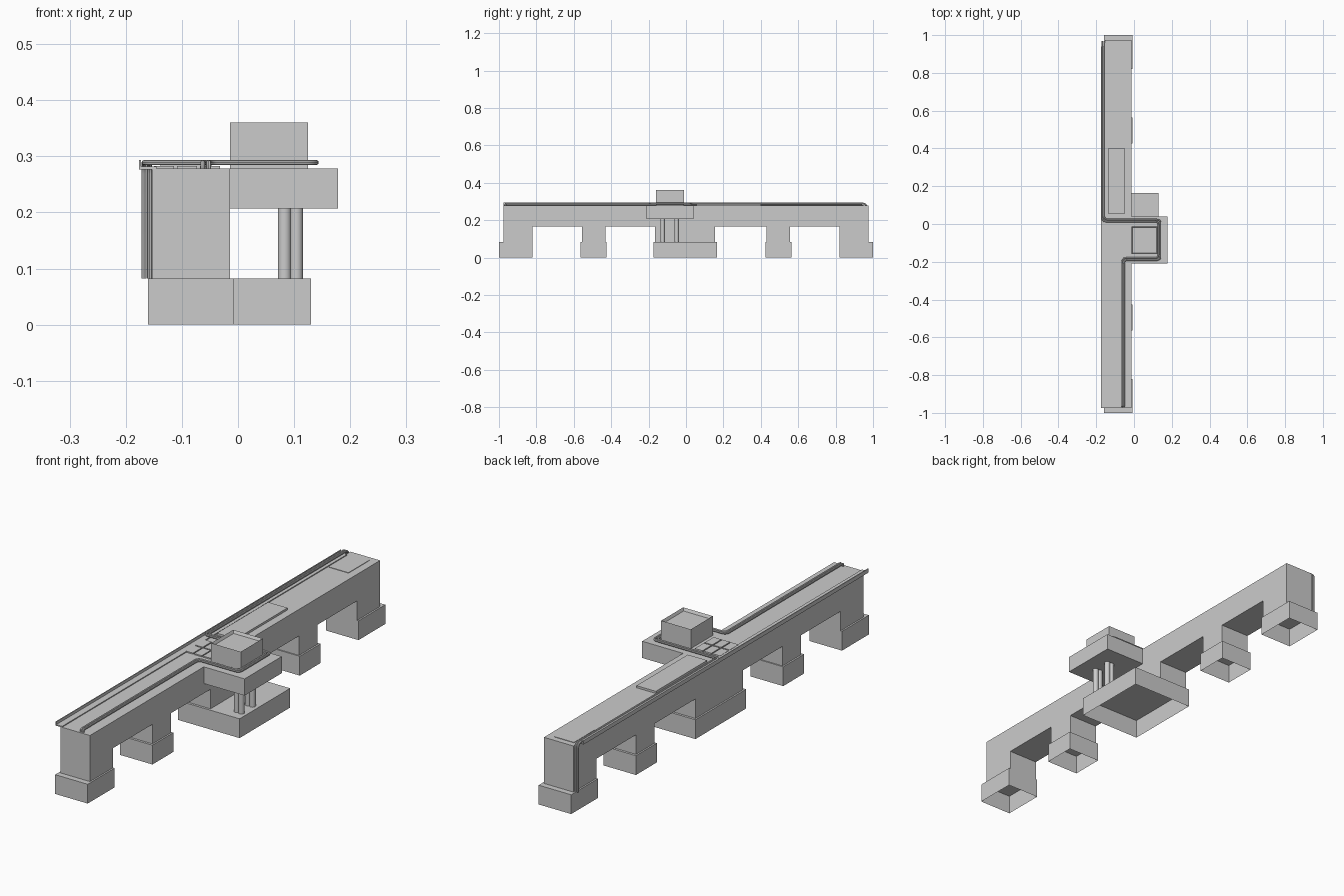
import bpy, bmesh
from mathutils import Vector

if "Cube" in bpy.data.objects:
    bpy.data.objects.remove(bpy.data.objects["Cube"])


def finish(name, bm):
    bmesh.ops.recalc_face_normals(bm, faces=bm.faces)
    me = bpy.data.meshes.new(name)
    bm.to_mesh(me)
    bm.free()
    ob = bpy.data.objects.new(name, me)
    bpy.context.collection.objects.link(ob)
    return ob


def box(name, x0, x1, y0, y1, z0, z1, open_bottom=False, recess=0):
    bm = bmesh.new()
    bmesh.ops.create_cube(bm, size=1)
    for v in bm.verts:
        v.co = ((x0 + x1) / 2 + v.co.x * (x1 - x0),
                (y0 + y1) / 2 + v.co.y * (y1 - y0),
                (z0 + z1) / 2 + v.co.z * (z1 - z0))
    bmesh.ops.recalc_face_normals(bm, faces=bm.faces)
    if recess:
        top = max(bm.faces, key=lambda f: f.calc_center_median().z)
        bmesh.ops.inset_region(bm, faces=[top], thickness=0.008)
        for v in top.verts:
            v.co.z -= recess
    if open_bottom:
        low = min(bm.faces, key=lambda f: f.calc_center_median().z)
        bmesh.ops.delete(bm, geom=[low], context='FACES_ONLY')
    return finish(name, bm)


def extrude_x(name, pts, x0, x1):
    bm = bmesh.new()
    face = bm.faces.new([bm.verts.new((x0, y, z)) for y, z in pts])
    ext = bmesh.ops.extrude_face_region(bm, geom=[face])
    for g in ext['geom']:
        if isinstance(g, bmesh.types.BMVert):
            g.co.x = x1
    return finish(name, bm)


def pipe(name, corners, radius, bend):
    # round every inner corner with a small arc
    c = [Vector(p) for p in corners]
    path = [c[0]]
    for a, b, d in zip(c, c[1:], c[2:]):
        r = min(bend, (a - b).length * 0.5, (d - b).length * 0.5)
        p, q = b + (a - b).normalized() * r, b + (d - b).normalized() * r
        for i in range(6):
            t = i / 5
            path.append(p * (1 - t) ** 2 + b * 2 * t * (1 - t) + q * t ** 2)
    path.append(c[-1])
    cu = bpy.data.curves.new(name, 'CURVE')
    cu.dimensions = '3D'
    cu.bevel_depth = radius
    cu.bevel_resolution = 2
    cu.use_fill_caps = True
    s = cu.splines.new('POLY')
    s.points.add(len(path) - 1)
    for pt, co in zip(s.points, path):
        pt.co = (*co, 1)
    ob = bpy.data.objects.new(name, cu)
    bpy.context.collection.objects.link(ob)
    bpy.ops.object.select_all(action='DESELECT')
    ob.select_set(True)
    bpy.context.view_layer.objects.active = ob
    bpy.ops.object.convert(target='MESH')
    bpy.ops.object.shade_smooth_by_angle()


BASE, SOFFIT, DECK = 0.082, 0.165, 0.278

# bridge beam with five piers, cut as one side profile
piers = [(-0.975, -0.82), (-0.555, -0.43), (-0.165, 0.155), (0.43, 0.555), (0.82, 0.975)]
profile = [(-0.975, DECK)]
for i, (a, b) in enumerate(piers):
    if i:
        profile.append((a, SOFFIT))
    profile += [(a, BASE), (b, BASE)]
    if i < 4:
        profile.append((b, SOFFIT))
profile.append((0.975, DECK))
extrude_x("bridge_beam", profile, -0.153, -0.014)

# hollow footings
for i, (a, b) in enumerate([(-1, -0.82), (-0.565, -0.425), (0.425, 0.565), (0.82, 1)]):
    box(f"footing_{i}", -0.16, -0.007, a, b, 0, BASE, open_bottom=True)
box("centre_footing", -0.16, 0.13, -0.175, 0.165, 0, BASE, open_bottom=True)

# side platform, its columns and the open-topped cabin
box("side_platform", -0.014, 0.178, -0.21, 0.04, 0.207, DECK)
for i, x in enumerate((0.083, 0.104)):
    for j, y in enumerate((-0.125, -0.05)):
        bm = bmesh.new()
        bmesh.ops.create_cone(bm, cap_ends=True, segments=24, radius1=0.012,
                              radius2=0.012, depth=0.207 - BASE)
        bmesh.ops.translate(bm, verts=bm.verts, vec=(x, y, (0.207 + BASE) / 2))
        col = finish(f"column_{i}_{j}", bm)
        bpy.context.view_layer.objects.active = col
        col.select_set(True)
        bpy.ops.object.shade_smooth_by_angle()
        col.select_set(False)
box("cabin", -0.014, 0.125, -0.16, -0.012, DECK, 0.36, recess=0.012)

# panels and tiles on the deck
box("raised_slab", -0.138, -0.047, 0.055, 0.4, DECK, 0.287)
box("end_panel", -0.138, -0.047, 0.81, 0.95, DECK, 0.280)
for i in range(3):
    for j in range(2):
        x, y = -0.15 + i * 0.041, -0.14 + j * 0.066
        box(f"deck_tile_{i}_{j}", x, x + 0.036, y, y + 0.06, DECK, 0.283)

# cable tray along the back edge
box("tray_floor", -0.176, -0.145, -0.975, 0.94, 0.277, 0.282)
box("tray_lip", -0.176, -0.1725, -0.975, 0.94, 0.277, 0.294)

# pair of parallel pipes: up the end, along the tray, round the platform
for i, d in enumerate((-0.0055, 0.0045)):
    z = 0.289
    pipe(f"pipe_{i}", [
        (-0.163 - d, 0.965, BASE), (-0.163 - d, 0.965, z),
        (-0.163 - d, 0.018 - d, z), (0.134 - d, 0.018 - d, z),
        (0.134 - d, -0.185 + d, z), (-0.058 - d, -0.185 + d, z),
        (-0.058 - d, -0.965, z), (-0.058 - d, -0.965, DECK - 0.002)], 0.0045, 0.02)
